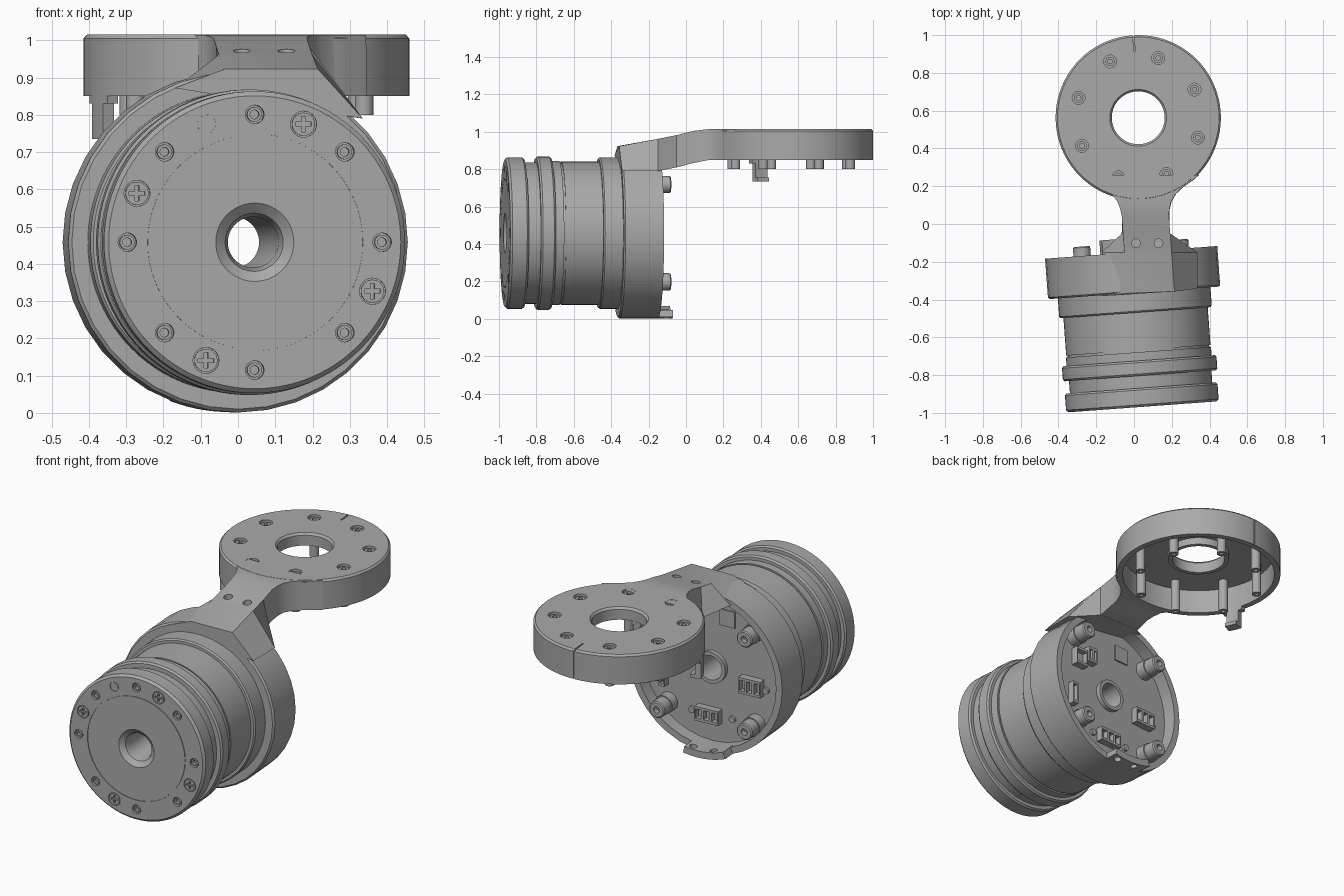
import bpy, bmesh
from math import sin, cos, pi, radians
from mathutils import Matrix, Vector

start_cube = bpy.data.objects.get("Cube")
if start_cube:
    bpy.data.objects.remove(start_cube)

metal = bpy.data.materials.new("machined_grey")
metal.use_nodes = True
grey = (0.4, 0.4, 0.4, 1)
metal.diffuse_color = grey
metal.node_tree.nodes["Principled BSDF"].inputs["Base Color"].default_value = grey

TILT = radians(4.2)
# Motor frame: local x is right, local y is down, local z runs along the shaft to the rear
MOTOR = (Matrix.Translation((0.045, -0.968, 0.458)) @ Matrix.Rotation(TILT, 4, "Z")
         @ Matrix.Rotation(-pi / 2, 4, "X"))
# Mount frame: upright, centred on the ring of the bracket
MOUNT = Matrix.Translation((0.0225, 0.5625, 0)) @ Matrix.Rotation(TILT, 4, "Z")


def finish(name, bm, matrix):
    bmesh.ops.recalc_face_normals(bm, faces=bm.faces)
    mesh = bpy.data.meshes.new(name)
    bm.to_mesh(mesh)
    bm.free()
    mesh.materials.append(metal)
    obj = bpy.data.objects.new(name, mesh)
    obj.matrix_world = matrix
    bpy.context.collection.objects.link(obj)
    return obj


def loft(name, rings, matrix, closed=False):
    """Skin a list of equal point rings; either cap the ends or join them."""
    bm = bmesh.new()
    rows = [[bm.verts.new(p) for p in ring] for ring in rings]
    n = len(rows[0])
    pairs = list(zip(rows, rows[1:]))
    if closed:
        pairs.append((rows[-1], rows[0]))
    for a, b in pairs:
        for i in range(n):
            j = (i + 1) % n
            bm.faces.new((a[i], a[j], b[j], b[i]))
    if not closed:
        bm.faces.new(rows[0])
        bm.faces.new(rows[-1])
    return finish(name, bm, matrix)


def circle(r, n, cx=0, cy=0):
    return [(cx + r * cos(2 * pi * i / n), cy + r * sin(2 * pi * i / n)) for i in range(n)]


def lathe(name, profile, n, matrix):
    return loft(name, [[(x, y, z) for x, y in circle(r, n)] for r, z in profile], matrix, True)


def prism(name, pts, z0, z1, matrix):
    return loft(name, [[(x, y, z) for x, y in pts] for z in (z0, z1)], matrix)


def rect(cx, cy, w, h):
    return [(cx + i * w / 2, cy + j * h / 2) for i, j in ((-1, -1), (1, -1), (1, 1), (-1, 1))]


def sector(r0, r1, a0, a1, n=10):
    angles = [radians(a0 + (a1 - a0) * i / n) for i in range(n + 1)]
    return ([(r1 * cos(a), r1 * sin(a)) for a in angles]
            + [(r0 * cos(a), r0 * sin(a)) for a in reversed(angles)])


def polar(r, degrees):
    return r * cos(radians(degrees)), r * sin(radians(degrees))


def cut(target, *cutters):
    bpy.context.view_layer.objects.active = target
    for cutter in cutters:
        mod = target.modifiers.new("cut", "BOOLEAN")
        mod.operation, mod.solver, mod.object = "DIFFERENCE", "EXACT", cutter
        bpy.ops.object.modifier_apply(modifier=mod.name)
        bpy.data.objects.remove(cutter)


# Motor body with stepped flanges, shaft hole and rear floor
body = lathe("motor_body", [
    (.068, .77), (.068, .06), (.078, .022), (.105, 0), (.288, 0), (.288, .004), (.291, .004),
    (.291, 0), (.393, 0), (.405, .012), (.405, .09), (.397, .1), (.378, .1), (.378, .165),
    (.402, .165), (.41, .175), (.41, .235), (.402, .245), (.385, .245), (.385, .29),
    (.376, .29), (.376, .3), (.383, .3), (.383, .5), (.398, .5), (.405, .508), (.405, .62),
    (.425, .62), (.425, .745), (.088, .745), (.088, .77)], 96, MOTOR)

# Front face: eight socket screws, four cross screws and one plug
for k in range(8):
    x, y = polar(.343, 45 * k)
    cut(body, prism("cutter", circle(.025, 20, x, y), -.02, .025, MOTOR))
    spot = MOTOR @ Matrix.Translation((x, y, 0))
    lathe("front_socket_screw", [(.012, .006), (.02, .006), (.02, .024), (.012, .024)], 16, spot)
for k in range(4):
    spot = MOTOR @ Matrix.Translation((*polar(.343, 22.5 + 90 * k), 0))
    cut(body, lathe("cutter", [(.031, -.01), (.035, -.01), (.035, .008), (.031, .008)], 24, spot))
    for w, h in ((.042, .011), (.011, .042)):
        cut(body, prism("cutter", rect(0, 0, w, h), -.01, .012, spot))
plug = MOTOR @ Matrix.Translation((*polar(.343, -112.5), 0))
cut(body, lathe("cutter", [(.023, -.01), (.026, -.01), (.026, .004), (.023, .004)], 24, plug))

# Rear housing with open back and a pierced lip at the bottom
lathe("rear_housing", [(.39, .605), (.448, .605), (.457, .614), (.457, .82), (.42, .82),
                       (.42, .735), (.39, .735)], 36, MOTOR)
lip = prism("housing_lip", sector(.418, .456, 79, 111), .8, .895, MOTOR)
for x in (-.075, .045):
    side = MOTOR @ Matrix.Translation((x, .43, .862)) @ Matrix.Rotation(pi / 2, 4, "X")
    cut(lip, prism("cutter", circle(.02, 16), -.1, .1, side))

# Rear corner screws on bosses
for k in range(4):
    spot = MOTOR @ Matrix.Translation((*polar(.368, 45 + 90 * k), 0))
    prism("rear_boss", circle(.052, 24), .74, .8, spot)
    lathe("rear_screw", [(.018, .84), (.018, .87), (.04, .87), (.046, .864), (.046, .79),
                         (.01, .79), (.01, .84)], 24, spot)

# Connectors and plates on the rear floor
def connector(x, up, w, h, pins):
    shell = prism("connector_shell", rect(x, -up, w, h), .74, .785, MOTOR)
    for i in range(pins):
        px = x + w * ((i + .5) / pins - .5)
        cut(shell, prism("cutter", rect(px, -up, w / pins - .014, h - .03), .755, .8, MOTOR))


connector(.23, .14, .08, .1, 1)
connector(.15, .18, .06, .09, 2)
connector(-.24, -.05, .13, .09, 3)
connector(.015, -.27, .14, .08, 3)
connector(.28, -.1, .035, .13, 1)
prism("sensor_plate", rect(-.09, -.29, .09, .09), .74, .753, MOTOR)
for x, up in ((-.32, -.06), (.12, -.27), (-.12, -.27)):
    prism("small_pin", circle(.018, 16, x, -up), .74, .76, MOTOR)

# Mounting ring: shallow cup open underneath with a collar at the centre hole
ring = lathe("mount_ring", [
    (.14, .945), (.14, 1.003), (.15, 1.015), (.428, 1.015), (.4375, 1.005), (.4375, .85),
    (.405, .85), (.405, .985), (.162, .985), (.162, .945)], 80, MOUNT)
for k in range(8):
    x, y = polar(.333, 22.4 + 45 * k)
    spot = MOUNT @ Matrix.Translation((x, y, 0))
    cut(ring, prism("cutter", circle(.034, 20), .992, 1.03, spot))
    lathe("mount_screw", [(.012, .99), (.012, 1.006), (.025, 1.006), (.025, .8),
                          (.01, .8), (.01, .99)], 20, spot)
cut(ring, prism("cutter", rect(.006, .4, .007, .1), 1.004, 1.03, MOUNT),
    prism("cutter", rect(.006, .44, .007, .016), .84, 1.03, MOUNT))

# Hook under the ring
prism("ring_hook", sector(.403, .436, 194, 204), .735, .87, MOUNT)
prism("hook_foot", sector(.38, .436, 194, 204), .735, .755, MOUNT)
prism("hook_root", sector(.403, .436, 191, 207), .83, .87, MOUNT)

# Neck: sloped arm that flares into the housing at one end and the ring at the other
stations = [  # y, half width, top, lower left x/z, lower right x/z
    (-.362, .125, .923, -.17, .872, .335, .79),
    (-.15, .125, .962, -.17, .87, .335, .79),
    (-.05, .125, .982, -.065, .81, .19, .81)]
for y, half in ((.04, .125), (.08, .13), (.12, .143), (.16, .17), (.2, .215), (.235, .27), (.26, .3)):
    cx = .065 - y * .0734
    base = min(.85, .825 + y * .2)
    stations.append((y, half, min(1.014, 1.0 + y * .12), cx - half, base, cx + half, base))
sections = []
for y, half, top, lx, lz, rx, rz in stations:
    cx = .063 - y * .0734
    skew = .04 * (half < .126) * (y < -.3)
    sections.append([(lx, y - skew / 2, lz), (rx, y + skew / 2, rz),
                     (cx + half, y + skew / 8, top), (cx - half, y - skew / 8, top)])
neck = loft("bracket_neck", sections, Matrix.Identity(4))
cut(neck, prism("cutter", circle(.406, 80), .7, .986, MOUNT))
for x in (.01, .13):
    cut(neck, prism("cutter", circle(.023, 20, x, -.102), .9, 1.1, Matrix.Identity(4)))

# Smooth round surfaces, keep hard edges
bpy.ops.object.select_all(action="DESELECT")
for obj in bpy.context.scene.objects:
    if obj.type == "MESH":
        obj.select_set(True)
        bpy.context.view_layer.objects.active = obj
bpy.ops.object.shade_smooth_by_angle(angle=radians(30))
